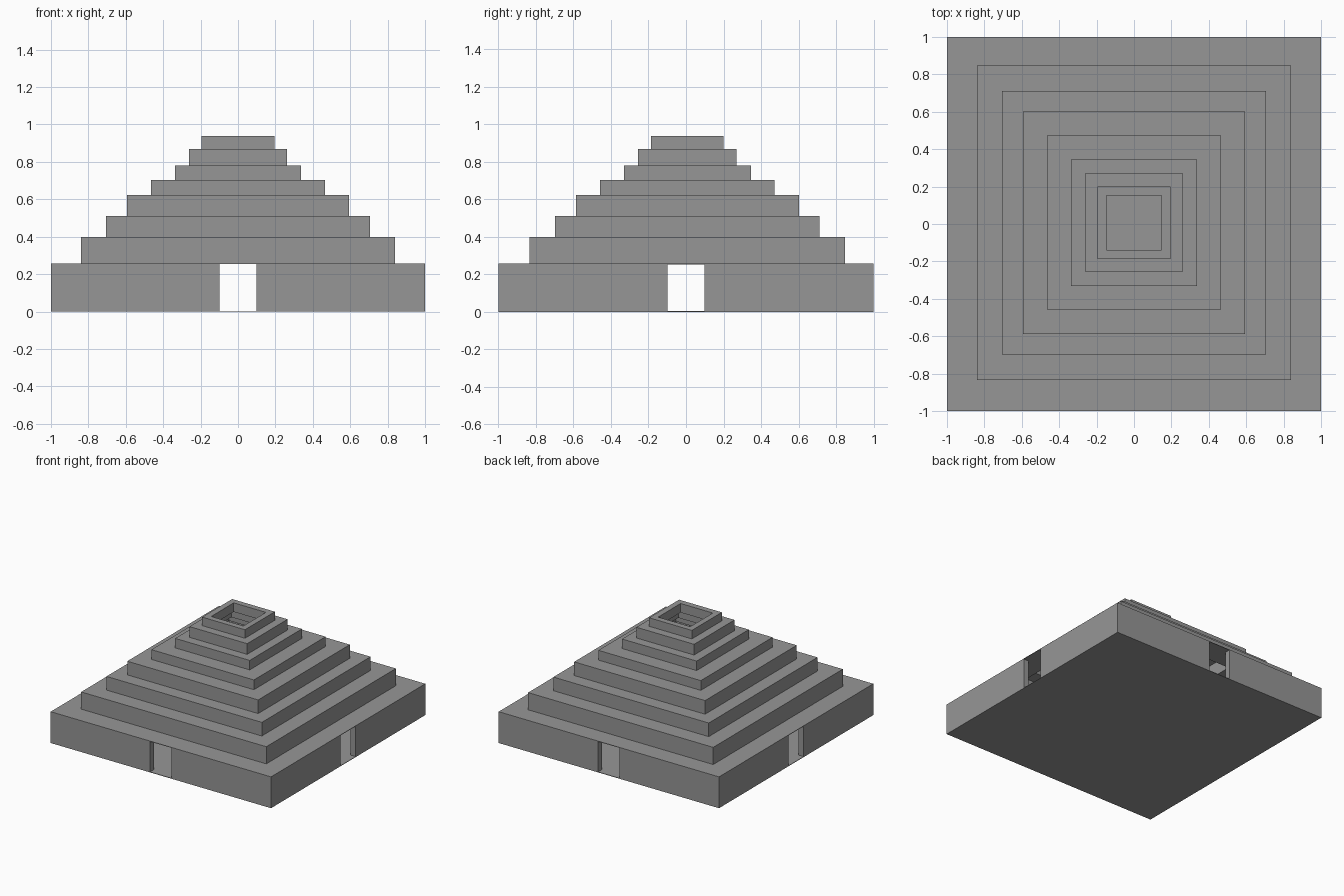
import bpy
import bmesh
from mathutils import Matrix
from math import pi

cube = bpy.data.objects.get("Cube")
if cube:
    bpy.data.objects.remove(cube, do_unlink=True)

stone = bpy.data.materials.new("grey stone")
stone.use_nodes = True
GREY = (0.305, 0.305, 0.305, 1)
stone.diffuse_color = GREY
stone.node_tree.nodes["Principled BSDF"].inputs["Base Color"].default_value = GREY

WALL = 0.048     # wall thickness
PLATE = 0.004    # ledge and floor thickness
DOOR = 0.098     # half width of a doorway
SHIFT = 0.007    # upper tiers sit slightly towards the back

# half width and top height of each tier, base first
TIERS = [(1.0, 0.257), (0.84, 0.398), (0.705, 0.51), (0.594, 0.622),
         (0.465, 0.702), (0.338, 0.78), (0.262, 0.868), (0.194, 0.938)]


def finish(name, bm):
    bmesh.ops.recalc_face_normals(bm, faces=bm.faces)
    mesh = bpy.data.meshes.new(name)
    bm.to_mesh(mesh)
    bm.free()
    mesh.materials.append(stone)
    obj = bpy.data.objects.new(name, mesh)
    bpy.context.collection.objects.link(obj)
    return obj


def square_sweep(name, profile, shift_y):
    """Sweep a closed (half width, height) profile round a square."""
    bm = bmesh.new()
    corners = [(1, 1), (-1, 1), (-1, -1), (1, -1)]
    loops = [[bm.verts.new((sx * r, sy * r + shift_y, z)) for r, z in profile]
             for sx, sy in corners]
    n = len(profile)
    for c in range(4):
        a, b = loops[c], loops[(c + 1) % 4]
        for i in range(n):
            j = (i + 1) % n
            bm.faces.new((a[i], a[j], b[j], b[i]))
    return finish(name, bm)


# floor slab
bm = bmesh.new()
bmesh.ops.create_cube(bm, size=1, matrix=Matrix.Translation((0, 0, PLATE / 2))
                      @ Matrix.Diagonal((2, 2, PLATE, 1)))
finish("floor", bm)

# four corner walls of the base, leaving a doorway in each side
inner = 1 - WALL
outline = [(1, DOOR), (1, 1), (DOOR, 1), (DOOR, inner), (inner, inner), (inner, DOOR)]
height = TIERS[0][1] - PLATE
for k in range(4):
    bm = bmesh.new()
    face = bm.faces.new([bm.verts.new((x, y, 0)) for x, y in outline])
    lifted = bmesh.ops.extrude_face_region(bm, geom=[face], use_keep_orig=True)["geom"]
    bmesh.ops.translate(bm, vec=(0, 0, height),
                        verts=[v for v in lifted if isinstance(v, bmesh.types.BMVert)])
    bmesh.ops.rotate(bm, verts=bm.verts, matrix=Matrix.Rotation(k * pi / 2, 3, 'Z'))
    finish(f"base_corner_wall_{k + 1}", bm)

# thin ledge over the base
next_inner = TIERS[1][0] - WALL
top = TIERS[0][1]
square_sweep("base_ledge", [(1, top - PLATE), (1, top),
                            (next_inner, top), (next_inner, top - PLATE)], 0)

# hollow tiers: a wall with a thin ledge reaching in to the next tier
for i in range(1, len(TIERS)):
    half, top = TIERS[i]
    bottom = TIERS[i - 1][1]
    profile = [(half, bottom), (half, top)]
    if i + 1 < len(TIERS):
        lip = TIERS[i + 1][0] - WALL
        profile += [(lip, top), (lip, top - PLATE), (half - WALL, top - PLATE)]
    else:
        profile += [(half - WALL, top)]
    profile += [(half - WALL, bottom)]
    square_sweep(f"tier_{i + 1}", profile, SHIFT)
